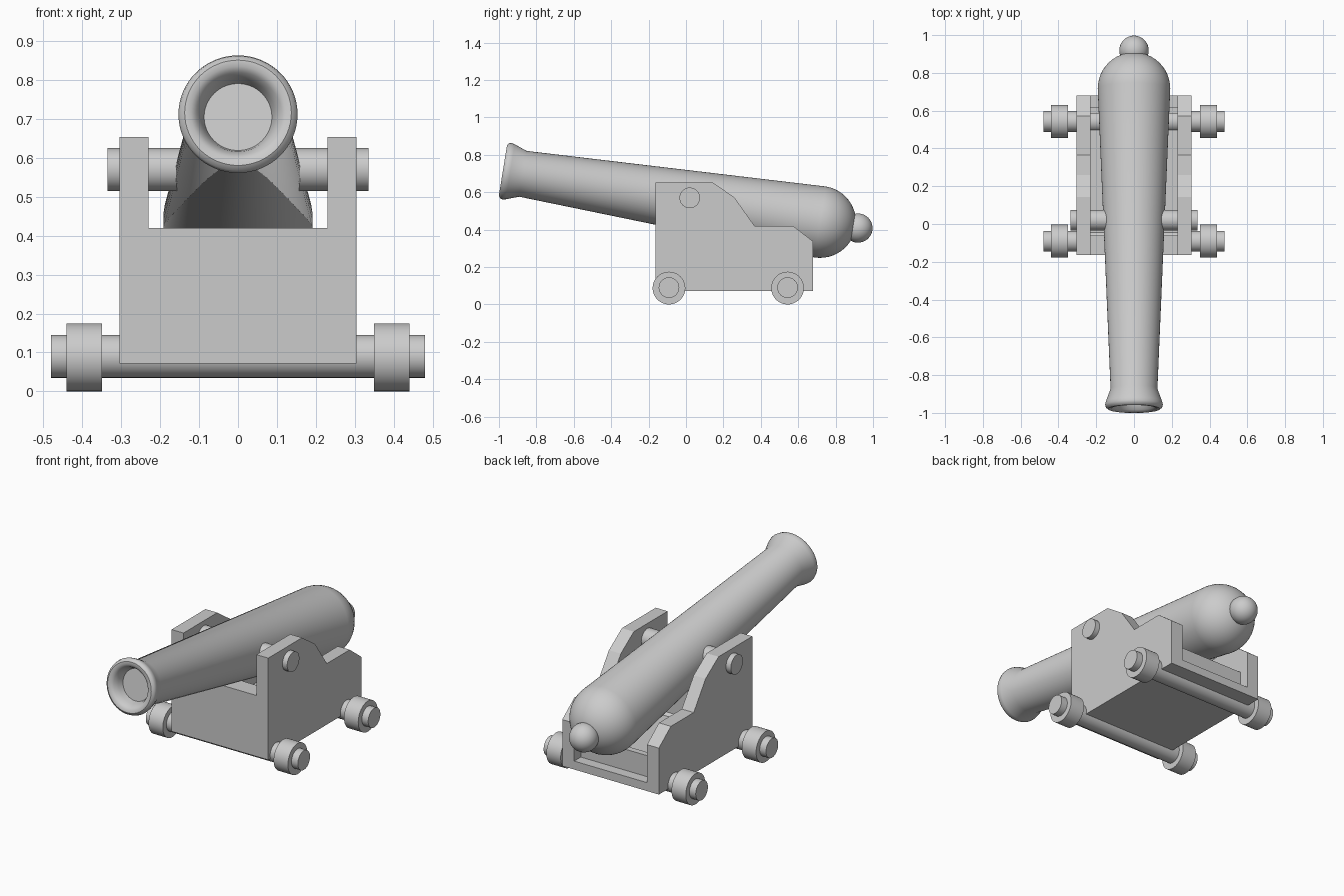
import bpy, bmesh, math
from mathutils import Matrix, Vector

if "Cube" in bpy.data.objects:
    bpy.data.objects.remove(bpy.data.objects["Cube"])

grey = bpy.data.materials.new("plain_grey")
grey.diffuse_color = (0.6, 0.6, 0.6, 1)
grey.use_nodes = True
grey.node_tree.nodes["Principled BSDF"].inputs["Base Color"].default_value = grey.diffuse_color


def finish(name, bm, smooth=None):
    """Turn a bmesh into a named object."""
    bmesh.ops.recalc_face_normals(bm, faces=bm.faces)
    mesh = bpy.data.meshes.new(name)
    bm.to_mesh(mesh)
    bm.free()
    mesh.materials.append(grey)
    obj = bpy.data.objects.new(name, mesh)
    bpy.context.collection.objects.link(obj)
    if smooth:
        bpy.ops.object.select_all(action='DESELECT')
        obj.select_set(True)
        bpy.context.view_layer.objects.active = obj
        bpy.ops.object.shade_smooth_by_angle(angle=math.radians(smooth))
    return obj


def box(name, x, y, z):
    bm = bmesh.new()
    bmesh.ops.create_cube(bm, size=1)
    for v in bm.verts:
        v.co = [r[0] + (c + 0.5) * (r[1] - r[0]) for c, r in zip(v.co, (x, y, z))]
    return finish(name, bm)


def rod(name, x0, x1, y, z, radius):
    """Cylinder lying along x."""
    bm = bmesh.new()
    place = Matrix.Translation(((x0 + x1) / 2, y, z)) @ Matrix.Rotation(math.pi / 2, 4, 'Y')
    bmesh.ops.create_cone(bm, cap_ends=True, segments=40, radius1=radius,
                          radius2=radius, depth=x1 - x0, matrix=place)
    return finish(name, bm, 30)


# Barrel: lathed profile (radius, distance along bore), tilted up to the muzzle
TILT = math.radians(9.2)
barrel_place = Matrix.Translation((0, 0.717, 0.441)) @ Matrix.Rotation(math.pi / 2 - TILT, 4, 'X')
R = 0.192
profile = [(R * math.sin(a), -R * math.cos(a))
           for a in (i * math.pi / 24 for i in range(13))]
profile += [(0.124, 1.61), (0.149, 1.678), (0.153, 1.695), (0.149, 1.709),
            (0.137, 1.718), (0.121, 1.717), (0.107, 1.705), (0.095, 1.68),
            (0.087, 1.65), (0, 1.65)]
bm = bmesh.new()
verts = [bm.verts.new((r, 0, s)) for r, s in profile]
edges = [bm.edges.new(pair) for pair in zip(verts, verts[1:])]
bmesh.ops.spin(bm, geom=verts + edges, cent=(0, 0, 0), axis=(0, 0, 1),
               angle=2 * math.pi, steps=64)
bmesh.ops.remove_doubles(bm, verts=bm.verts, dist=0.0002)
bm.transform(barrel_place)
finish("barrel", bm, 40)

# Knob behind the breech
bm = bmesh.new()
bmesh.ops.create_uvsphere(bm, u_segments=40, v_segments=20, radius=0.078,
                          matrix=barrel_place @ Matrix.Translation((0, 0, -0.205)))
finish("breech_knob", bm, 40)

# Trunnion pin through both cheeks
rod("trunnion", -0.335, 0.335, 0.02, 0.57, 0.055)

# Carriage cheeks: stepped side profile (y, z) extruded in x
cheek = [(-0.163, 0.072), (-0.163, 0.653), (0.142, 0.653), (0.259, 0.572),
         (0.366, 0.42), (0.572, 0.42), (0.68, 0.337), (0.68, 0.072)]
for side, x0 in (("left", -0.305), ("right", 0.23)):
    bm = bmesh.new()
    face = bm.faces.new([bm.verts.new((x0, y, z)) for y, z in cheek])
    ext = bmesh.ops.extrude_face_region(bm, geom=[face])["geom"]
    bmesh.ops.translate(bm, vec=Vector((0.075, 0, 0)),
                        verts=[v for v in ext if isinstance(v, bmesh.types.BMVert)])
    finish(side + "_cheek", bm)

# Carriage floor and cross panels between the cheeks
box("carriage_floor", (-0.23, 0.23), (-0.163, 0.68), (0.072, 0.12))
box("front_panel", (-0.23, 0.23), (-0.163, -0.06), (0.12, 0.42))
box("rear_panel", (-0.23, 0.23), (0.585, 0.62), (0.12, 0.24))

# Axles and wheels
for end, y in (("front", -0.091), ("rear", 0.543)):
    rod(end + "_axle", -0.48, 0.48, y, 0.09, 0.055)
    for side, x0 in (("left", -0.44), ("right", 0.35)):
        rod(f"{end}_{side}_wheel", x0, x0 + 0.09, y, 0.0875, 0.0875)
